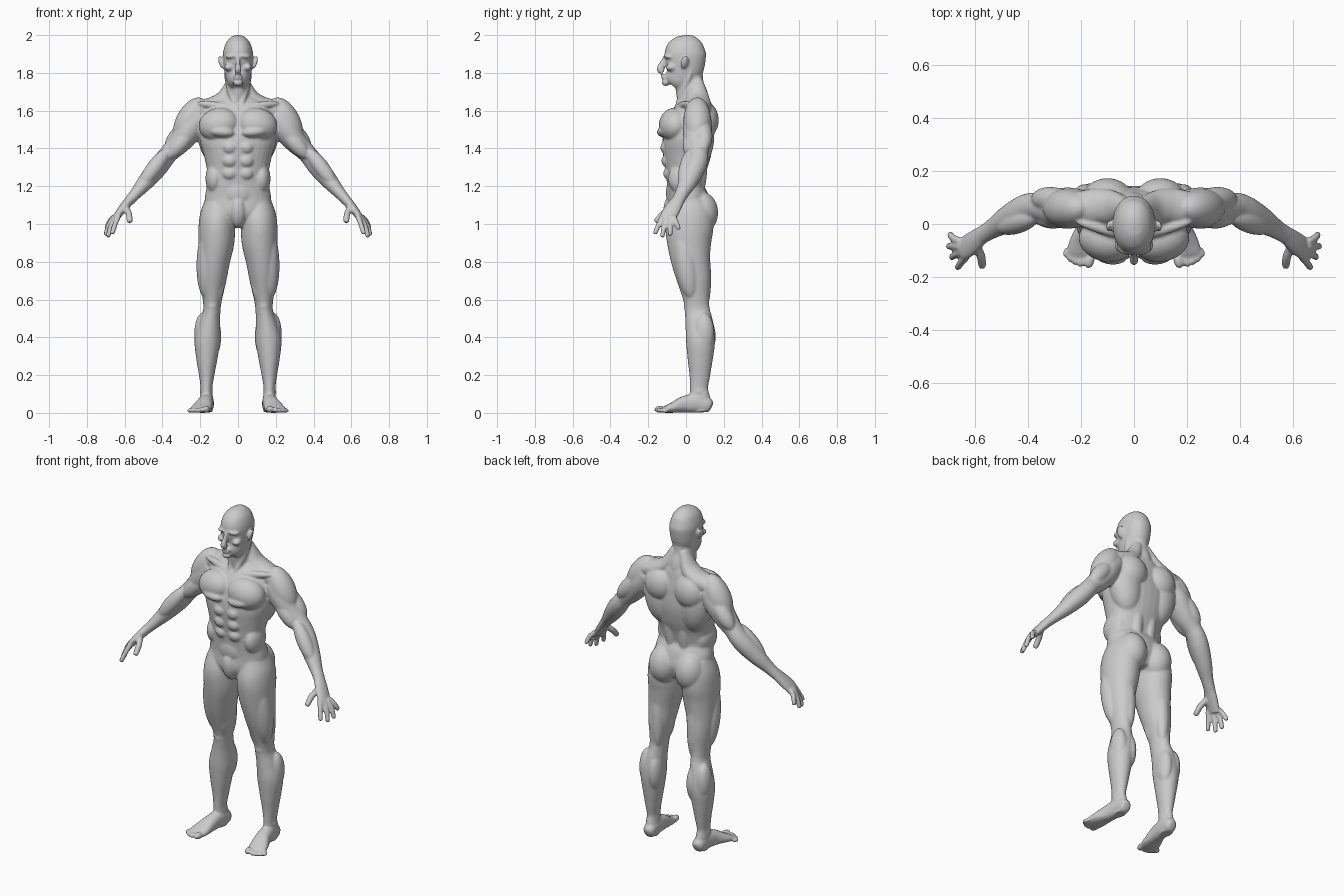
import bpy, bmesh, math
from mathutils import Vector, Matrix

parts = []


def finish(name, bm):
    bmesh.ops.recalc_face_normals(bm, faces=bm.faces)
    me = bpy.data.meshes.new(name)
    bm.to_mesh(me)
    bm.free()
    ob = bpy.data.objects.new(name, me)
    bpy.context.collection.objects.link(ob)
    parts.append(ob)


def mirrored(bm):
    geo = bmesh.ops.duplicate(bm, geom=bm.verts[:] + bm.edges[:] + bm.faces[:])["geom"]
    for v in geo:
        if isinstance(v, bmesh.types.BMVert):
            v.co.x = -v.co.x


def smooth_path(st, sub=5):
    """Catmull-Rom interpolation of stations (x, y, z, ra, rb)"""
    out, n = [], len(st)
    for i in range(n - 1):
        p = [st[max(0, min(n - 1, i + k))] for k in (-1, 0, 1, 2)]
        for j in range(sub):
            t = j / sub
            out.append([0.5 * (2 * b + (c - a) * t + (2 * a - 5 * b + 4 * c - d) * t * t
                        + (3 * b - a - 3 * c + d) * t ** 3) for a, b, c, d in zip(*p)])
    out.append(list(st[-1]))
    return out


def loft(name, st, mirror=True, ref=(0, 1, 0), power=2.0, seg=32):
    """Skin rings along a path; rb lies along ref, ra across it"""
    bm, rings = bmesh.new(), []
    pts = smooth_path(st)
    for i, s in enumerate(pts):
        t = Vector(pts[min(i + 1, len(pts) - 1)][:3]) - Vector(pts[max(i - 1, 0)][:3])
        t.normalize()
        u = Vector(ref)
        u = (u - t * u.dot(t)).normalized()
        v = t.cross(u)
        ring = []
        for k in range(seg):
            a = 2 * math.pi * k / seg
            c, d = math.cos(a), math.sin(a)
            c = math.copysign(abs(c) ** (2 / power), c)
            d = math.copysign(abs(d) ** (2 / power), d)
            ring.append(bm.verts.new(Vector(s[:3]) + v * c * max(s[3], .003) + u * d * max(s[4], .003)))
        rings.append(ring)
    for a, b in zip(rings, rings[1:]):
        for k in range(seg):
            bm.faces.new((a[k], a[(k + 1) % seg], b[(k + 1) % seg], b[k]))
    bm.faces.new(rings[0])
    bm.faces.new(rings[-1])
    if mirror:
        mirrored(bm)
    finish(name, bm)


def blob(name, c, r, rot=(0, 0, 0), mirror=True):
    """Ellipsoid, rotation in degrees"""
    bm = bmesh.new()
    m = Matrix.Translation(c)
    for ang, ax in zip(rot, "XYZ"):
        m = m @ Matrix.Rotation(math.radians(ang), 4, ax)
    bmesh.ops.create_uvsphere(bm, u_segments=32, v_segments=20, radius=1, matrix=m @ Matrix.Diagonal((*r, 1)))
    if mirror:
        mirrored(bm)
    finish(name, bm)


def muscle(name, a, b, r):
    """Spindle between two points"""
    a, b = Vector(a), Vector(b)
    bm = bmesh.new()
    m = Matrix.Translation((a + b) / 2) @ (b - a).to_track_quat('Z', 'Y').to_matrix().to_4x4()
    bmesh.ops.create_uvsphere(bm, u_segments=24, v_segments=20, radius=1,
                              matrix=m @ Matrix.Diagonal((r, r, (b - a).length / 2, 1)))
    mirrored(bm)
    finish(name, bm)


# Torso
loft("torso", [(0, .03, .99, .06, .08), (0, .02, 1.06, .165, .115), (0, .012, 1.13, .176, .11),
               (0, -.003, 1.20, .166, .096), (0, -.002, 1.28, .164, .108), (0, .004, 1.36, .18, .126),
               (0, .01, 1.44, .202, .134), (0, .02, 1.52, .202, .125), (0, .033, 1.58, .19, .108),
               (0, .045, 1.64, .14, .082), (0, .045, 1.69, .07, .06)], mirror=False, power=2.2)
blob("chest_muscle", (.102, -.062, 1.527), (.108, .08, .088), (-18, 8, 12))
blob("chest_lower_edge", (.09, -.1, 1.488), (.075, .053, .032), (0, -6, 12))
blob("back_muscle", (.118, .065, 1.47), (.097, .085, .17), (0, 8, 0))
blob("shoulder_blade", (.1, .095, 1.55), (.095, .078, .1))
muscle("spine_muscle", (.042, .065, 1.12), (.05, .085, 1.46), .038)
for z, y in ((1.405, -.1), (1.335, -.094), (1.268, -.084)):
    blob("abdominal", (.043, y, z), (.042, .036, .037))
blob("lower_abdomen", (0, -.06, 1.165), (.085, .046, .085), mirror=False)
blob("side_muscle", (.125, -.015, 1.24), (.047, .08, .085))
blob("groin", (0, -.068, 1.065), (.045, .05, .085), (8, 0, 0), mirror=False)
blob("buttock", (.087, .078, 1.06), (.086, .092, .112))

# Neck and shoulders
loft("neck", [(0, .045, 1.58, .08, .08), (0, .035, 1.67, .066, .084), (0, .018, 1.74, .062, .076),
              (0, .012, 1.83, .06, .075)], mirror=False)
muscle("neck_muscle", (.012, -.055, 1.61), (.07, .03, 1.81), .017)
loft("trapezius", [(.025, .055, 1.76, .03, .035), (.07, .062, 1.67, .042, .06),
                   (.13, .068, 1.628, .046, .066), (.2, .06, 1.603, .05, .065), (.24, .06, 1.57, .04, .05)])
muscle("collar_bone", (.01, -.05, 1.615), (.22, .01, 1.64), .02)
muscle("deltoid", (.19, .06, 1.665), (.318, .06, 1.43), .073)

# Head and face
loft("head", [(0, .004, 2.0, .012, .015), (0, .004, 1.99, .036, .05), (0, .002, 1.96, .063, .087),
              (0, -.003, 1.91, .079, .109), (0, -.003, 1.865, .079, .106), (0, -.01, 1.82, .074, .1),
              (0, -.03, 1.78, .066, .086), (0, -.056, 1.75, .053, .066), (0, -.07, 1.732, .034, .045)],
     mirror=False, power=2.15)
blob("brow", (.034, -.094, 1.888), (.036, .022, .012), (0, 6, 22))
blob("cheek_bone", (.046, -.074, 1.828), (.026, .034, .02), (0, -10, 20))
loft("nose", [(0, -.106, 1.888, .009, .012), (0, -.122, 1.85, .011, .018), (0, -.136, 1.82, .017, .02),
              (0, -.122, 1.803, .017, .014)], mirror=False)
blob("upper_lip", (0, -.115, 1.783), (.027, .017, .007), mirror=False)
blob("lower_lip", (0, -.115, 1.77), (.023, .016, .007), mirror=False)
blob("chin", (0, -.108, 1.748), (.026, .021, .018), mirror=False)
blob("ear", (.09, -.008, 1.857), (.011, .022, .036), (-12, 14, 22))

# Arms
loft("arm", [(.2, .06, 1.58, .06, .07), (.252, .06, 1.51, .073, .078), (.303, .06, 1.437, .06, .068),
             (.36, .065, 1.38, .05, .053), (.393, .062, 1.34, .05, .055), (.43, .045, 1.294, .052, .056),
             (.487, .012, 1.225, .044, .049), (.538, -.02, 1.165, .032, .037), (.58, -.045, 1.118, .026, .034)])
muscle("biceps", (.235, .028, 1.505), (.372, .025, 1.35), .044)
muscle("triceps", (.245, .09, 1.55), (.38, .096, 1.39), .047)
muscle("forearm_muscle", (.365, .03, 1.4), (.515, -.018, 1.2), .042)

# Hands
loft("palm", [(.572, -.04, 1.128, .026, .034), (.603, -.065, 1.09, .024, .042),
              (.634, -.088, 1.05, .02, .045), (.65, -.098, 1.025, .015, .04)])
fingers = {"index_finger": ((.632, -.122, 1.045), (.65, -.143, 1.0), (.665, -.163, .953)),
           "middle_finger": ((.645, -.104, 1.04), (.672, -.115, .99), (.687, -.125, .937)),
           "ring_finger": ((.655, -.085, 1.04), (.684, -.083, .995), (.699, -.084, .945)),
           "little_finger": ((.656, -.066, 1.04), (.682, -.053, 1.01), (.694, -.04, .977)),
           "thumb": ((.598, -.078, 1.09), (.578, -.12, 1.055), (.573, -.157, 1.015))}
for name, (a, b, c) in fingers.items():
    r = .017 if name == "thumb" else .0138
    end = Vector(c) + (Vector(c) - Vector(b)).normalized() * .008
    loft(name, [(*a, r * 1.05, r * 1.05), (*b, r, r), (*c, r * .9, r * .9), (*end, r * .45, r * .45)], seg=16)

# Legs
loft("leg", [(.1, .02, 1.12, .075, .095), (.107, .022, 1.05, .093, .12), (.112, .018, .98, .097, .127),
             (.115, .017, .9, .095, .117), (.125, .025, .8, .082, .102), (.131, .042, .7, .069, .088),
             (.136, .054, .6, .051, .068), (.139, .06, .54, .046, .067), (.15, .071, .47, .057, .074),
             (.162, .077, .38, .068, .077), (.165, .075, .28, .055, .066), (.166, .073, .2, .041, .055),
             (.167, .069, .13, .031, .048), (.166, .075, .07, .034, .054), (.165, .082, .005, .03, .045)])
muscle("outer_thigh", (.15, -.03, 1.0), (.165, .03, .6), .062)
muscle("inner_thigh", (.1, .0, .8), (.112, .025, .58), .036)
muscle("hamstring", (.12, .08, .96), (.12, .1, .55), .042)
blob("knee_cap", (.137, .012, .568), (.029, .024, .034))
blob("inner_calf", (.13, .1, .405), (.041, .057, .11))
blob("outer_calf", (.187, .095, .42), (.044, .055, .11))
blob("ankle_bone", (.168, .068, .112), (.036, .02, .02))

# Feet
loft("foot", [(.163, .138, .035, .015, .015), (.163, .122, .04, .037, .033), (.166, .06, .052, .05, .038),
              (.175, -.01, .045, .044, .042), (.19, -.07, .028, .028, .053), (.2, -.11, .018, .018, .054),
              (.203, -.125, .014, .012, .045)], ref=(1, 0, 0), power=2.3)
for x, y, r in ((.168, -.138, .019), (.2, -.14, .0145), (.221, -.135, .0135), (.24, -.124, .013), (.256, -.108, .012)):
    blob("toe", (x, y, r), (r, r * 1.6, r), (0, 0, 12))

# Fuse all parts into one smooth skin
bpy.ops.object.select_all(action='DESELECT')
for ob in parts:
    ob.select_set(True)
body = parts[0]
bpy.context.view_layer.objects.active = body
bpy.ops.object.join()
body.name = "body"
rm = body.modifiers.new("skin", 'REMESH')
rm.mode = 'VOXEL'
rm.voxel_size = .0062
rm.use_smooth_shade = True
sm = body.modifiers.new("soften", 'SMOOTH')
sm.factor = .5
sm.iterations = 5
bpy.ops.object.convert(target='MESH')
bpy.ops.object.shade_smooth()
